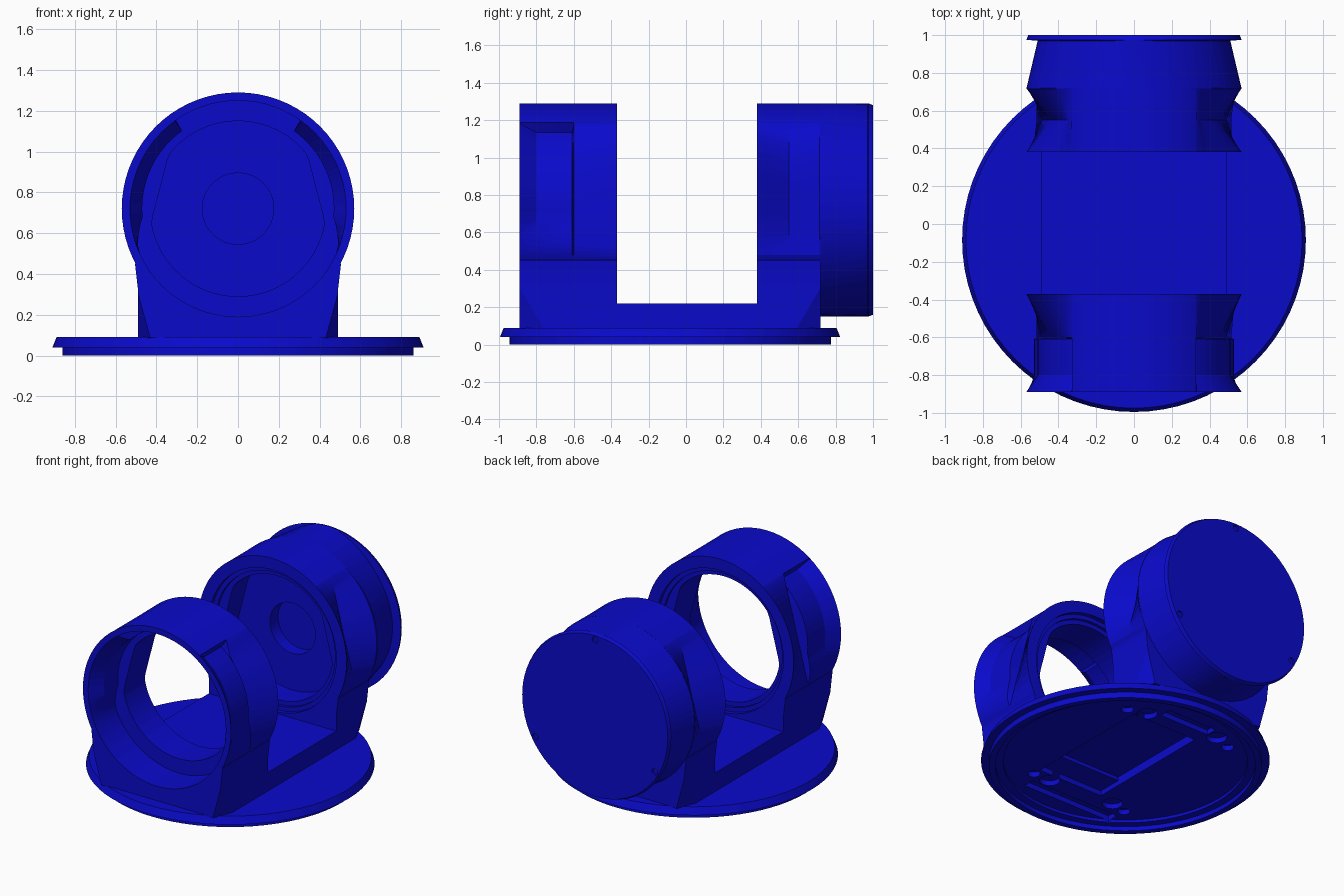
import bpy, bmesh, math
from mathutils import Vector

if "Cube" in bpy.data.objects:
    bpy.data.objects.remove(bpy.data.objects["Cube"])

blue = bpy.data.materials.new("deep_blue")
blue.use_nodes = True
COL = (0.003, 0.003, 0.60, 1)
blue.diffuse_color = COL
blue.node_tree.nodes["Principled BSDF"].inputs["Base Color"].default_value = COL

AXIS_Z = 0.72      # height of the ring axis
BASE_Y = -0.085    # centre of the round base
ANGLES = sorted([i * 5 for i in range(72)] + [54.3, 125.7])


def finish(name, bm):
    bmesh.ops.recalc_face_normals(bm, faces=bm.faces)
    me = bpy.data.meshes.new(name)
    bm.to_mesh(me)
    bm.free()
    me.materials.append(blue)
    ob = bpy.data.objects.new(name, me)
    bpy.context.collection.objects.link(ob)
    return ob


def loft(name, stations, place):
    """Skin closed loops; each station is (distance, radius or radius function of angle)."""
    bm = bmesh.new()
    loops = []
    for d, r in stations:
        loop = []
        for deg in ANGLES:
            a = math.radians(deg)
            rad = r(a) if callable(r) else r
            loop.append(bm.verts.new(place(rad * math.cos(a), rad * math.sin(a), d)))
        loops.append(loop)
    n = len(ANGLES)
    for lo, hi in zip(loops, loops[1:]):
        for i in range(n):
            j = (i + 1) % n
            bm.faces.new((lo[i], lo[j], hi[j], hi[i]))
    bm.faces.new(loops[0])
    bm.faces.new(loops[-1])
    return finish(name, bm)


def along_y(u, v, d):
    return (u, d, AXIS_Z + v)


def along_z(u, v, d):
    return (u, BASE_Y + v, d)


def box(name, x0, x1, y0, y1, z0, z1):
    bm = bmesh.new()
    bmesh.ops.create_cube(bm, size=1)
    for v in bm.verts:
        v.co = ((x0 + x1) / 2 + v.co.x * (x1 - x0), (y0 + y1) / 2 + v.co.y * (y1 - y0),
                (z0 + z1) / 2 + v.co.z * (z1 - z0))
    return finish(name, bm)


def rod(name, x, y, z, r, depth, axis="Z"):
    bm = bmesh.new()
    bmesh.ops.create_cone(bm, cap_ends=True, segments=16, radius1=r, radius2=r, depth=depth)
    for v in bm.verts:
        c = v.co.copy()
        v.co = Vector((x, y, z)) + (c if axis == "Z" else Vector((c.x, c.z, -c.y)))
    return finish(name, bm)


def combine(target, other, op):
    mod = target.modifiers.new("cut", "BOOLEAN")
    mod.operation, mod.object, mod.solver = op, other, "EXACT"
    bpy.context.view_layer.objects.active = target
    bpy.ops.object.modifier_apply(modifier=mod.name)
    bpy.data.objects.remove(other)


def folded(a):
    """Elevation angle in degrees, the same on the left and right side."""
    return math.degrees(math.asin(max(-1, min(1, math.sin(a)))))


def pinch(r, depth):
    """Radius pressed in at both sides, fading out below and ending in a ledge above."""
    def radius(a):
        deg = folded(a)
        if not -22 < deg < 54.7:
            return r
        return r - depth * min(1, (deg + 22) / 17)
    return radius


def flat(r, dist):
    """Circle with a flat, slightly tilted chord cut on both sides."""
    def radius(a):
        c = math.cos(math.radians(folded(a) - 14.6))
        return min(r, dist / c) if c > 0.1 else r
    return radius


def ring_body(name, stations, corner_y):
    """Ring with dented sides standing on a foot whose outer corners are trimmed."""
    y0, y1 = stations[0][0], stations[-1][0]
    ring = loft(name, stations, along_y)
    profile = [(0.49, 0.085), (0.49, 0.32), (0.505, 0.45), (0.30, 0.58)]
    profile += [(-x, z) for x, z in reversed(profile)]
    bm = bmesh.new()
    face = bm.faces.new([bm.verts.new((x, y0, z)) for x, z in profile])
    out = bmesh.ops.extrude_face_region(bm, geom=[face])
    for v in out["geom"]:
        if isinstance(v, bmesh.types.BMVert):
            v.co.y = y1
    bmesh.ops.recalc_face_normals(bm, faces=bm.faces)
    inward = 1 if corner_y < 0 else -1
    for s in (-1, 1):
        corner = Vector((s * 0.49, corner_y, 0.085))
        p = [corner + Vector(o) for o in ((0, 0, 0.22), (0, inward * 0.13, 0), (-s * 0.06, 0, 0))]
        no = (p[1] - p[0]).cross(p[2] - p[0])
        if no.dot(corner - p[0]) < 0:
            no.negate()
        bmesh.ops.bisect_plane(bm, geom=bm.verts[:] + bm.edges[:] + bm.faces[:],
                               plane_co=p[0], plane_no=no, clear_outer=True)
        bmesh.ops.holes_fill(bm, edges=[e for e in bm.edges if e.is_boundary])
    combine(ring, finish("foot", bm), "UNION")
    return ring


# Round base with stepped rim and hollow underside, plus the bridge between the rings
base = loft("base_plate", [(0.05, 0.77), (0.03, 0.77), (0.03, 0.82), (0, 0.82), (0, 0.86),
                           (0.04, 0.86), (0.04, 0.91), (0.09, 0.89)], along_z)
combine(base, box("bridge", -0.49, 0.49, -0.42, 0.42, 0.07, 0.22), "UNION")

# Underside pocket, slots and screw holes
for x0, x1, y0, y1, z1 in ((-0.18, 0.32, -0.54, 0.38, 0.11), (-0.42, 0.27, -0.75, -0.67, 0.085),
                           (-0.20, 0.18, 0.48, 0.56, 0.085)):
    combine(base, box("pocket", x0, x1, y0, y1, 0.02, z1), "DIFFERENCE")
for x, y, r in ((0.19, -0.60, 0.065), (0.32, -0.60, 0.04), (-0.30, -0.57, 0.065), (-0.42, -0.60, 0.04),
                (0.26, 0.44, 0.065), (0.39, 0.40, 0.04), (-0.27, 0.49, 0.065), (-0.40, 0.44, 0.04)):
    combine(base, rod("hole", x, y, 0.05, r, 0.07), "DIFFERENCE")

# Open front ring: wide bore with a narrower stepped lip at the back
front = ring_body("front_ring", [(-0.89, 0.57), (-0.80, pinch(0.57, 0.06)), (-0.61, pinch(0.57, 0.06)),
                                 (-0.60, flat(0.57, 0.438)), (-0.37, 0.57)], -0.89)
bore = loft("bore", [(-0.95, 0.53), (-0.89, 0.53), (-0.80, pinch(0.53, 0.06)), (-0.65, pinch(0.53, 0.06)),
                     (-0.65, flat(0.43, 0.395)), (-0.42, flat(0.43, 0.395)), (-0.42, 0.46),
                     (-0.40, 0.46), (-0.40, 0.49), (-0.30, 0.49)], along_y)
combine(front, bore, "DIFFERENCE")

# Closed rear housing with a deep seat and a round socket in its back wall
rear = ring_body("rear_housing", [(0.38, 0.57), (0.55, flat(0.57, 0.438)), (0.72, 0.57)], 0.72)
seat = loft("seat", [(0.30, 0.49), (0.41, 0.49), (0.41, 0.46), (0.43, 0.46), (0.43, flat(0.43, 0.395)),
                     (0.60, flat(0.43, 0.395)), (0.60, 0.175), (0.69, 0.175)], along_y)
combine(rear, seat, "DIFFERENCE")

# Rear cap: tapers at the sides to a round end flange with three screw holes
cap = loft("rear_cap", [(0.715, 0.57), (0.97, lambda a: 0.57 - 0.06 * (1 - math.sin(a) ** 6)),
                        (0.975, 0.57), (1.0, 0.56)], along_y)
for deg in (90, 210, 330):
    a = math.radians(deg)
    combine(cap, rod("screw_hole", 0.53 * math.cos(a), 1.0, AXIS_Z + 0.53 * math.sin(a), 0.022, 0.03, "Y"),
            "DIFFERENCE")

# Smooth curved walls, keep the hard edges
for ob in (base, front, rear, cap):
    bpy.ops.object.select_all(action="DESELECT")
    ob.select_set(True)
    bpy.context.view_layer.objects.active = ob
    bpy.ops.object.shade_smooth_by_angle(angle=math.radians(25))
